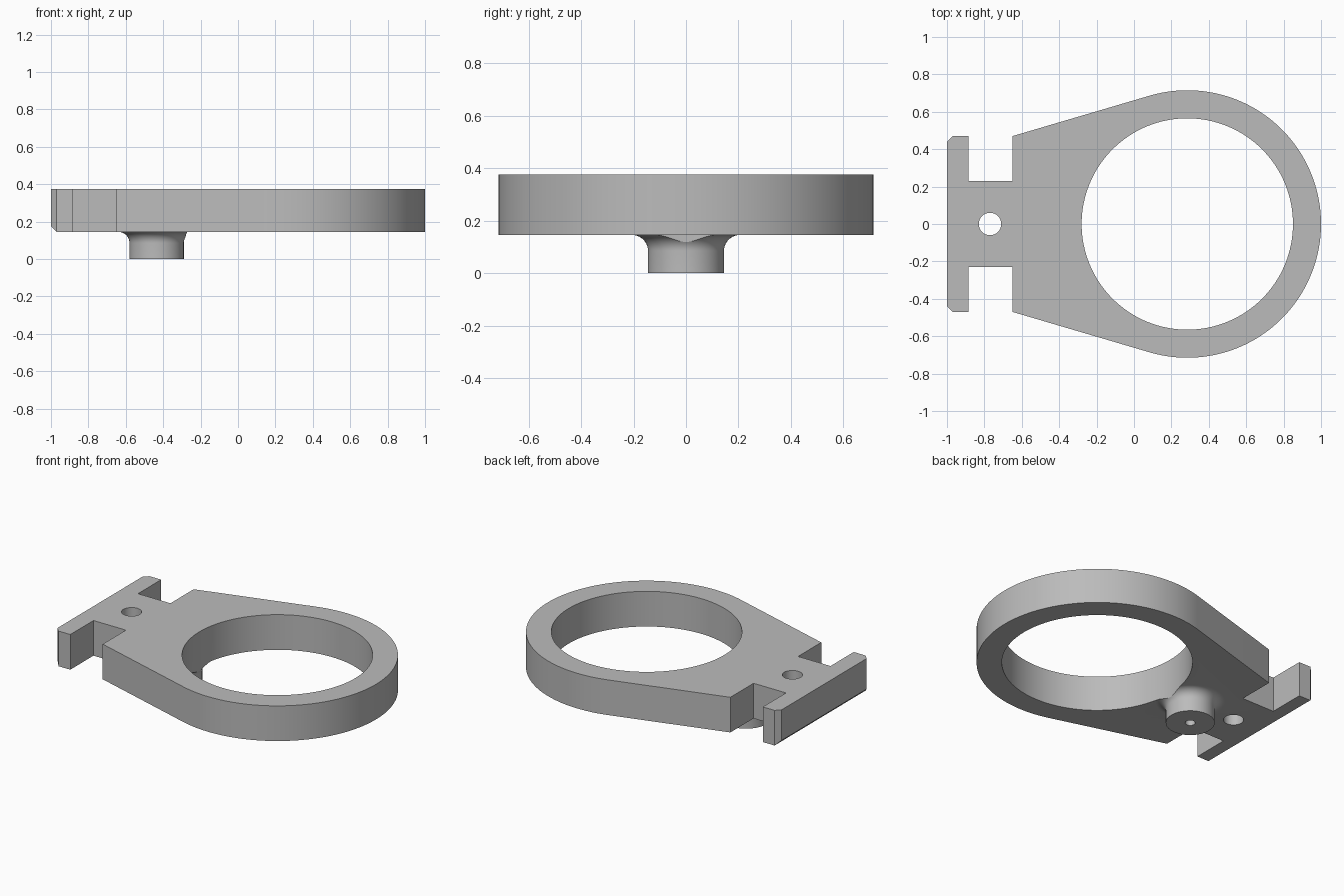
import bpy, bmesh
from math import sin, cos, acos, atan2, hypot, pi, radians

cube = bpy.data.objects.get("Cube")
if cube:
    bpy.data.objects.remove(cube, do_unlink=True)

BOTTOM, TOP = 0.145, 0.375
RING_X, RING_R, HOLE_R = 0.285, 0.715, 0.565
BOSS_X, BOSS_R, FILLET = -0.435, 0.145, 0.06

grey = bpy.data.materials.new("plain grey")
grey.use_nodes = True
colour = (0.5, 0.5, 0.5, 1)
grey.diffuse_color = colour
grey.node_tree.nodes["Principled BSDF"].inputs["Base Color"].default_value = colour


def finish(name, bm):
    bmesh.ops.recalc_face_normals(bm, faces=bm.faces)
    mesh = bpy.data.meshes.new(name)
    bm.to_mesh(mesh)
    bm.free()
    mesh.materials.append(grey)
    obj = bpy.data.objects.new(name, mesh)
    bpy.context.collection.objects.link(obj)
    return obj


def extrude(name, points, offset):
    """Closed 3D outline swept along an offset."""
    bm = bmesh.new()
    face = bm.faces.new([bm.verts.new(p) for p in points])
    swept = bmesh.ops.extrude_face_region(bm, geom=[face], use_keep_orig=True)
    verts = [v for v in swept["geom"] if isinstance(v, bmesh.types.BMVert)]
    bmesh.ops.translate(bm, verts=verts, vec=offset)
    return finish(name, bm)


def cylinder(name, x, r, z0, z1, n):
    ring = [(x + r * cos(2 * pi * i / n), r * sin(2 * pi * i / n), z0) for i in range(n)]
    return extrude(name, ring, (0, 0, z1 - z0))


def lathe(name, x, profile, n=64):
    """Closed solid of revolution about a vertical axis at x."""
    bm = bmesh.new()
    rings = [[bm.verts.new((x + r * cos(2 * pi * i / n), r * sin(2 * pi * i / n), z))
              for i in range(n)] for r, z in profile]
    for a, b in zip(rings, rings[1:]):
        for i in range(n):
            j = (i + 1) % n
            bm.faces.new((a[i], a[j], b[j], b[i]))
    bm.faces.new(rings[0])
    bm.faces.new(rings[-1])
    return finish(name, bm)


def combine(target, tool, operation):
    mod = target.modifiers.new(operation.lower(), "BOOLEAN")
    mod.operation, mod.object, mod.solver = operation, tool, "EXACT"
    bpy.context.view_layer.objects.active = target
    bpy.ops.object.modifier_apply(modifier=mod.name)
    bpy.data.objects.remove(tool, do_unlink=True)


# Plate outline: slotted tab, straight shoulders tangent to the ring
half = [(-1, 0.44), (-0.97, 0.47), (-0.885, 0.47), (-0.885, 0.23),
        (-0.65, 0.23), (-0.65, 0.47)]
dx, dy = half[-1][0] - RING_X, half[-1][1]
start = atan2(dy, dx) - acos(RING_R / hypot(dx, dy))
STEPS = 64
half += [(RING_X + RING_R * cos(start * (1 - i / STEPS)),
          RING_R * sin(start * (1 - i / STEPS))) for i in range(STEPS)]
outline = half + [(RING_X + RING_R, 0)] + [(x, -y) for x, y in reversed(half)]
bracket = extrude("ring_bracket", [(x, y, BOTTOM) for x, y in outline],
                  (0, 0, TOP - BOTTOM))

# Boss under the plate with a rounded root
profile = [(BOSS_R, 0)]
for i in range(11):
    a = pi / 2 * i / 10
    profile.append((BOSS_R + FILLET * (1 - cos(a)), BOTTOM - FILLET * (1 - sin(a))))
profile.append((BOSS_R + FILLET, BOTTOM + 0.05))
combine(bracket, lathe("boss", BOSS_X, profile), "UNION")

# Large opening, tab hole and blind hole in the boss
for args in (("opening", RING_X, HOLE_R, -0.1, 0.5, 128),
             ("tab_hole", -0.77, 0.06, 0, 0.5, 48),
             ("boss_hole", BOSS_X, 0.03, -0.1, 0.2, 32)):
    combine(bracket, cylinder(*args), "DIFFERENCE")

# Chamfer along the lower end edge of the tab
c = 0.03
wedge = [(-1 - c, -1, BOTTOM + 2 * c), (-1 - c, -1, BOTTOM - c), (-1 + 2 * c, -1, BOTTOM - c)]
combine(bracket, extrude("chamfer_wedge", wedge, (0, 2, 0)), "DIFFERENCE")

bpy.ops.object.select_all(action="DESELECT")
bracket.select_set(True)
bpy.context.view_layer.objects.active = bracket
bpy.ops.object.shade_smooth_by_angle(angle=radians(25))
